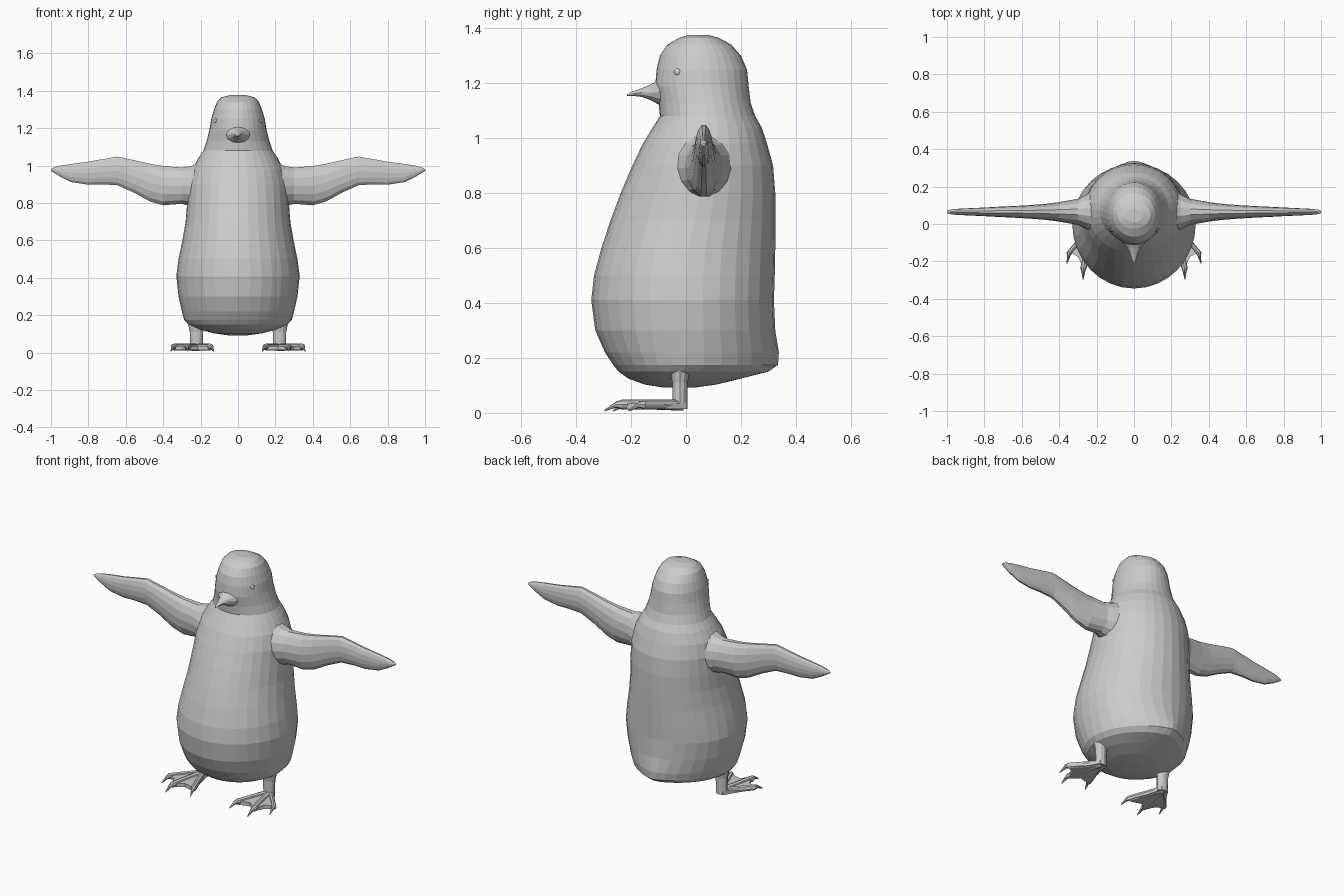
import bpy, bmesh
from math import sin, cos, pi, copysign


def finish(name, bm, mirror=False):
    bmesh.ops.recalc_face_normals(bm, faces=bm.faces)
    me = bpy.data.meshes.new(name)
    bm.to_mesh(me)
    bm.free()
    ob = bpy.data.objects.new(name, me)
    bpy.context.collection.objects.link(ob)
    if mirror:
        ob.modifiers.new("Mirror", 'MIRROR').use_mirror_merge = False
    return ob


def skin(bm, rings):
    # bridge a stack of point rings and cap both ends
    vs = [[bm.verts.new(p) for p in r] for r in rings]
    n = len(vs[0])
    for a, b in zip(vs, vs[1:]):
        for i in range(n):
            j = (i + 1) % n
            bm.faces.new((a[i], a[j], b[j], b[i]))
    bm.faces.new(vs[0])
    bm.faces.new(vs[-1])


def loft(bm, axis, rows, n=12):
    # rows: position along axis, centre on the two other axes, two radii
    rings = []
    for t, u, v, ru, rv in rows:
        ring = []
        for i in range(n):
            a = 2 * pi * i / n
            p = [u + ru * cos(a), v + rv * sin(a)]
            p.insert(axis, t)
            ring.append(p)
        rings.append(ring)
    skin(bm, rings)


# body and head: z, front y, back y, half width, centre y, back pinch
body_rows = [
    (0.092, -0.08, 0.03, 0.05, -0.03, 1),
    (0.103, -0.15, 0.11, 0.13, -0.03, 1),
    (0.125, -0.21, 0.20, 0.21, -0.02, 1.1),
    (0.15, -0.245, 0.30, 0.265, -0.01, 1.3),
    (0.175, -0.265, 0.335, 0.288, 0.0, 1.4),
    (0.22, -0.295, 0.338, 0.30, 0.0, 1.3),
    (0.30, -0.33, 0.325, 0.318, 0.0, 1.1),
    (0.41, -0.345, 0.32, 0.33, 0.0, 1),
    (0.50, -0.335, 0.323, 0.318, 0.0, 1),
    (0.60, -0.308, 0.325, 0.297, 0.01, 1),
    (0.70, -0.275, 0.326, 0.28, 0.03, 1),
    (0.80, -0.238, 0.325, 0.272, 0.05, 1),
    (0.90, -0.195, 0.317, 0.265, 0.06, 1),
    (0.98, -0.157, 0.295, 0.245, 0.07, 1),
    (1.04, -0.12, 0.275, 0.212, 0.075, 1),
    (1.08, -0.095, 0.252, 0.185, 0.075, 1),
    (1.13, -0.10, 0.235, 0.168, 0.07, 1),
    (1.19, -0.112, 0.228, 0.153, 0.06, 1),
    (1.25, -0.107, 0.222, 0.143, 0.055, 1),
    (1.30, -0.095, 0.20, 0.128, 0.055, 1),
    (1.34, -0.068, 0.165, 0.112, 0.05, 1),
    (1.365, -0.025, 0.12, 0.088, 0.05, 1),
    (1.376, 0.01, 0.08, 0.045, 0.045, 1),
]
N = 32
rings = []
for z, f, b, rx, cy, pinch in body_rows:
    ring = []
    for i in range(N):
        c, s = cos(2 * pi * i / N), sin(2 * pi * i / N)
        x = copysign(abs(c) ** (pinch if s > 0 else 1), c) * rx
        ring.append((x, cy + s * ((b - cy) if s > 0 else (cy - f)), z))
    rings.append(ring)
bm = bmesh.new()
skin(bm, rings)
finish("body", bm)

# beak, flaring into the face and drooping at the tip
bm = bmesh.new()
loft(bm, 1, [(-0.05, 0, 1.17, 0.085, 0.065), (-0.10, 0, 1.167, 0.06, 0.045),
             (-0.125, 0, 1.167, 0.038, 0.03), (-0.16, 0, 1.166, 0.021, 0.016),
             (-0.195, 0, 1.162, 0.010, 0.008), (-0.215, 0, 1.157, 0.003, 0.003)])
finish("beak", bm)

# eyes
bm = bmesh.new()
bmesh.ops.create_uvsphere(bm, u_segments=12, v_segments=8, radius=0.016)
bmesh.ops.translate(bm, verts=bm.verts, vec=(0.112, -0.028, 1.24))
finish("eyes", bm, True)

# wings: x, bottom z, top z, half thickness
wing_rows = [(0.19, 0.74, 1.03, 0.125), (0.25, 0.78, 1.0, 0.095),
             (0.30, 0.793, 0.992, 0.07), (0.40, 0.785, 1.0, 0.052),
             (0.47, 0.805, 1.012, 0.043), (0.56, 0.855, 1.032, 0.036),
             (0.645, 0.893, 1.05, 0.031), (0.73, 0.898, 1.035, 0.027),
             (0.80, 0.896, 1.022, 0.023), (0.89, 0.91, 1.01, 0.019),
             (0.95, 0.94, 1.0, 0.016), (0.985, 0.962, 0.99, 0.012),
             (1.0, 0.972, 0.98, 0.006)]
bm = bmesh.new()
loft(bm, 0, [(x, 0.065, (lo + hi) / 2, t, (hi - lo) / 2)
             for x, lo, hi, t in wing_rows], 14)
finish("wings", bm, True)

# legs, widening up into the belly
bm = bmesh.new()
loft(bm, 2, [(0.015, 0.222, -0.022, 0.034, 0.027), (0.05, 0.222, -0.022, 0.034, 0.027),
             (0.11, 0.222, -0.022, 0.036, 0.028), (0.15, 0.222, -0.022, 0.044, 0.036),
             (0.19, 0.222, -0.022, 0.062, 0.055)])
finish("legs", bm, True)

# feet: thin web with three clawed toes each
bm = bmesh.new()
web = [(0.20, 0.0), (0.245, 0.0), (0.30, -0.09), (0.345, -0.15), (0.30, -0.175),
       (0.27, -0.235), (0.215, -0.195), (0.15, -0.215), (0.175, -0.10)]
skin(bm, [[(x, y, z) for x, y in web] for z in (0.014, 0.036)])
for end_x, end_y, tip_x, tip_y in ((0.343, -0.15, 0.358, -0.21),
                                   (0.27, -0.235, 0.272, -0.297),
                                   (0.148, -0.21, 0.13, -0.265)):
    mx, my = (0.222 + end_x) / 2, (-0.01 + end_y) / 2
    loft(bm, 1, [(-0.01, 0.222, 0.028, 0.022, 0.02), (my, mx, 0.03, 0.018, 0.018),
                 (end_y, end_x, 0.03, 0.017, 0.018),
                 (end_y - 0.02, end_x + (tip_x - end_x) * 0.4, 0.03, 0.010, 0.011),
                 (tip_y, tip_x, 0.008, 0.002, 0.003)], 8)
finish("feet", bm, True)
